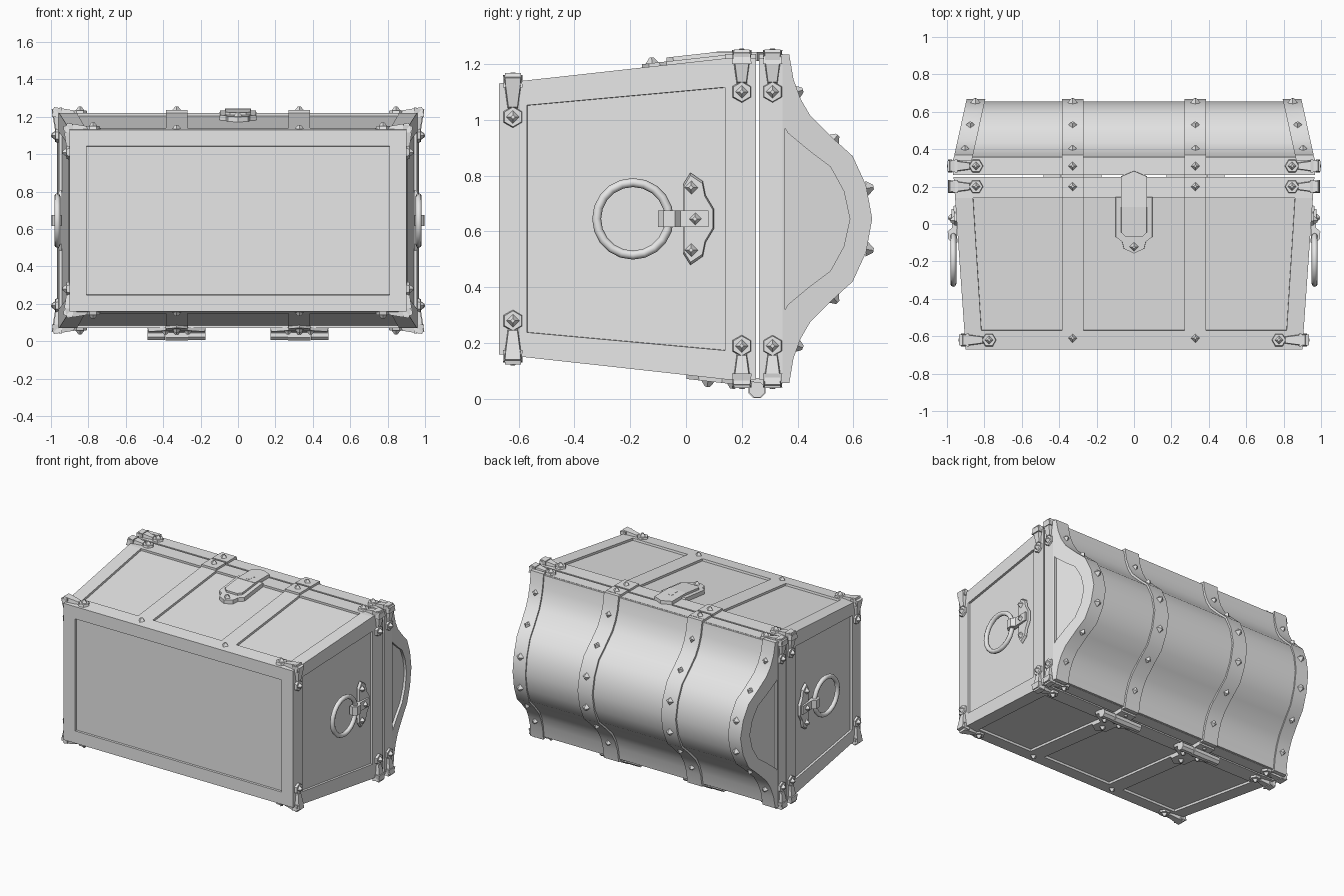
import bpy, bmesh, math
from mathutils import Vector as V

if bpy.data.objects.get("Cube"):
    bpy.data.objects.remove(bpy.data.objects["Cube"])

MID = 0.645            # height of the chest's centre line
SIGNS = (1, -1)
STRAP = (0.27, 0.385)  # inner and outer x of each strap
STRAP_X = 0.328
grey = bpy.data.materials.new("grey")
grey.use_nodes = True
grey.diffuse_color = (0.8, 0.8, 0.8, 1)
grey.node_tree.nodes["Principled BSDF"].inputs["Base Color"].default_value = (0.8, 0.8, 0.8, 1)


def shade(ob, angle):
    ob.data.materials.append(grey)
    bpy.ops.object.select_all(action='DESELECT')
    ob.select_set(True)
    bpy.context.view_layer.objects.active = ob
    bpy.ops.object.shade_smooth_by_angle(angle=math.radians(angle))


def finish(bm, name, angle=20):
    bmesh.ops.recalc_face_normals(bm, faces=bm.faces)
    bmesh.ops.translate(bm, vec=(0, 0, MID), verts=bm.verts)
    me = bpy.data.meshes.new(name)
    bm.to_mesh(me)
    bm.free()
    ob = bpy.data.objects.new(name, me)
    bpy.context.collection.objects.link(ob)
    shade(ob, angle)


def skin(bm, rings, cap_start=True, cap_end=True):
    """Join closed rings of points into a solid."""
    vr = [[bm.verts.new(p) for p in r] for r in rings]
    n = len(vr[0])
    for a, b in zip(vr, vr[1:]):
        for i in range(n):
            bm.faces.new((a[i], a[(i + 1) % n], b[(i + 1) % n], b[i]))
    if cap_start:
        bm.faces.new(vr[0])
    if cap_end:
        bm.faces.new(vr[-1])


def plate(bm, poly, origin, u, n, height, taper=0.88, base=-0.005):
    """Plate on a surface with tangent u and normal n; height may vary along u."""
    n = V(n).normalized()
    u = V(u).normalized()
    v = n.cross(u)
    h = height if callable(height) else (lambda a: height)
    ca = sum(p[0] for p in poly) / len(poly)
    cb = sum(p[1] for p in poly) / len(poly)
    low = [V(origin) + u * a + v * b + n * base for a, b in poly]
    top = [V(origin) + u * (ca + (a - ca) * taper) + v * (cb + (b - cb) * taper) + n * h(a) for a, b in poly]
    skin(bm, [low, top])


def ngon(count, r, turn=0):
    return [(r * math.cos(turn + i * math.tau / count), r * math.sin(turn + i * math.tau / count))
            for i in range(count)]


def stud(bm, origin, u, n, lift=0.0):
    plate(bm, ngon(4, 0.027), origin, u, n, lift + 0.02, 0.3, lift - 0.005)


def both(half):
    """Mirror a half outline across its first coordinate."""
    return half + [(-a, b) for a, b in reversed(half) if a]


def w(y):
    return 0.90 + 0.07 * (y + 0.67)


def d(y):
    return 0.485 + 0.111 * (min(y, 0.14) + 0.67)


# Body with recessed panels
def grid(bm, rows):
    vs = [[bm.verts.new(p) for p in r] for r in rows]
    return [[bm.faces.new((a[j], a[j + 1], b[j + 1], b[j])) for j in range(len(a) - 1)]
            for a, b in zip(vs, vs[1:])]


def columns(y):
    half = [STRAP[0], STRAP[1], 0.9 * w(y), w(y)]
    return [-x for x in reversed(half)] + half


def depths(y):
    return [k * d(y) for k in (-1, -0.82, 0.82, 1)]


bm = bmesh.new()
levels = (-0.67, -0.57, 0.14, 0.25)
panels = []
for s in SIGNS:
    g = grid(bm, [[(x, y, s * d(y)) for x in columns(y)] for y in levels])
    panels += g[1][1:6:2]
    g = grid(bm, [[(s * w(y), y, z) for z in depths(y)] for y in levels])
    panels.append(g[1][1])
g = grid(bm, [[(x, -0.67, z) for x in columns(-0.67)] for z in depths(-0.67)])
panels += g[1][1:6]
bmesh.ops.remove_doubles(bm, verts=bm.verts, dist=0.0001)
bmesh.ops.holes_fill(bm, edges=[e for e in bm.edges if e.is_boundary], sides=0)
bmesh.ops.recalc_face_normals(bm, faces=bm.faces)
bmesh.ops.inset_region(bm, faces=panels, thickness=0.001, depth=-0.015, use_even_offset=True)
finish(bm, "chest_body", 5)

# Lid: rim, curved core, straps and end bands
half = [(0.34, 0.588), (0.37, 0.588), (0.385, 0.50), (0.41, 0.43), (0.445, 0.37),
        (0.525, 0.29), (0.597, 0.225), (0.645, 0.12), (0.667, 0)]
OUTER = half + [(y, -f) for y, f in reversed(half[:-1])]
CORE = [(y - 0.012, f * 0.975) for y, f in OUTER]
PANEL = [(max(y - 0.08, 0.355), max(-0.325, min(0.325, f * 0.83))) for y, f in OUTER]


def lid_w(y):
    return 0.967 - 0.22 * (y - 0.34)


def ring(profile, x):
    return [(x(y), y, f) for y, f in profile]


def box(bm, x0, x1, y0, y1, z0, z1):
    skin(bm, [[(x, y0, z0), (x, y1, z0), (x, y1, z1), (x, y0, z1)] for x in (x0, x1)])


bm = bmesh.new()
box(bm, -0.967, 0.967, 0.262, 0.345, -0.575, 0.575)
finish(bm, "lid_rim")

bm = bmesh.new()
skin(bm, [ring(CORE, lambda y: -lid_w(y) + 0.05), ring(CORE, lambda y: lid_w(y) - 0.05)])
finish(bm, "lid_core", 40)

bm = bmesh.new()
for s in SIGNS:
    skin(bm, [ring(OUTER, lambda y, x=x: s * x) for x in STRAP])
finish(bm, "lid_straps", 40)

bm = bmesh.new()
for s in SIGNS:
    skin(bm, [ring(OUTER, lambda y: s * (lid_w(y) - 0.1)),
              ring(OUTER, lambda y: s * lid_w(y)),
              ring(PANEL, lambda y: s * lid_w(y)),
              ring(PANEL, lambda y: s * (lid_w(y) - 0.018))])
bmesh.ops.remove_doubles(bm, verts=bm.verts, dist=0.0005)
finish(bm, "lid_end_bands", 40)

# Raised clips where the straps cross the rims
bm = bmesh.new()
for s in SIGNS:
    for t in SIGNS:
        for y0, y1 in ((0.14, 0.25), (0.262, 0.345)):
            box(bm, s * STRAP[0], s * STRAP[1], y0, y1, t * 0.56, t * 0.59)
finish(bm, "rim_clips")

# Studs along straps and bands
bm = bmesh.new()
for s in SIGNS:
    for t in SIGNS:
        for y, f in ((0.31, 0.59), (0.2, 0.59), (-0.61, d(-0.61))):
            stud(bm, (s * STRAP_X, y, t * f), (1, 0, 0), (0, 0, t))
        for y, f, ny, nf in ((0.40, 0.455, 0.94, 0.34), (0.53, 0.285, 0.67, 0.74),
                             (0.652, 0.11, 0.98, 0.18)):
            for x in (STRAP_X, lid_w(y) - 0.05):
                stud(bm, (s * x, y, t * f), (1, 0, 0), (0, ny, t * nf))
finish(bm, "studs", 5)

# Corner brackets: a hexagon with a flared arm on each of the two faces
ARM = [(0.02, 0.02), (0.12, 0.033), (0.15, 0.035), (0.15, -0.035), (0.12, -0.033), (0.02, -0.02)]


def bracket(bm, origin, u, n):
    plate(bm, ngon(6, 0.04), origin, u, n, 0.014)
    plate(bm, ARM, origin, u, n, lambda a: 0.012 + 0.13 * a, 0.8, -0.02)
    stud(bm, origin, u, n, 0.014)


bm = bmesh.new()
for s in SIGNS:
    for t in SIGNS:
        for y, x, z in ((-0.62, 0.775, 0.365), (0.2, 0.845, 0.455), (0.31, 0.845, 0.455)):
            side = min(w(y), 0.965)
            bracket(bm, (s * x, y, t * d(y)), (s, 0, 0), (0, 0, t))
            bracket(bm, (s * side, y, t * z), (0, 0, t), (s, 0, 0))
finish(bm, "corner_brackets", 5)

# Ring handles with their plates and loops
plate_half = [(-0.045, 0.125), (-0.02, 0.165), (0.025, 0.135), (0.035, 0.085), (0.065, 0.035)]
PLATE = plate_half + [(a, -b) for a, b in reversed(plate_half)]
LOOP = [(0.045, 0), (0.045, 0.024), (-0.055, 0.028), (-0.075, 0.052),
        (-0.115, 0.052), (-0.135, 0.03), (-0.135, 0.004)]
for s, side in ((1, "left"), (-1, "right")):
    bm = bmesh.new()
    x, y = w(0.035), 0.035
    u, n = (s * 0.07, 1, 0), (s, -0.07, 0)
    plate(bm, PLATE, (s * x, y, 0), u, n, 0.012, 0.94)
    skin(bm, [[(s * (x + 0.07 * a + h), y + a, z) for a, h in LOOP] for z in (-0.03, 0.03)])
    stud(bm, (s * x, y, 0), u, n, 0.024)
    for t in SIGNS:
        stud(bm, (s * x, y - 0.015, t * 0.112), u, n, 0.012)
    finish(bm, side + "_handle_plate", 5)
    bpy.ops.mesh.primitive_torus_add(major_segments=20, minor_segments=8, major_radius=0.13,
                                     minor_radius=0.016, location=(s * 0.966, -0.19, MID),
                                     rotation=(0, math.pi / 2, 0))
    bpy.context.object.name = side + "_handle_ring"
    shade(bpy.context.object, 50)

# Lock plate, hasp and keyhole
bm = bmesh.new()
origin, u, n = (0, 0, d(0)), (1, 0, 0), (0, -0.111, 1)
plate(bm, both([(0, -0.16), (0.055, -0.135), (0.065, -0.095), (0.1, -0.07), (0.1, 0.15)]),
      origin, u, n, 0.012, 0.97, -0.02)
plate(bm, both([(0.045, -0.07), (0.07, -0.045), (0.07, 0.1)]), origin, u, n, 0.026, 0.97)
plate(bm, both([(0.07, 0.09), (0.07, 0.255), (0, 0.285)]), (0, 0, 0.57), u, (0, 0, 1), 0.028, 0.98)
stud(bm, (0, -0.12, d(-0.12)), u, n, 0.012)
finish(bm, "lock", 5)
bm = bmesh.new()
plate(bm, both([(0.012, 0.11), (0.01, 0.145), (0.02, 0.16), (0.014, 0.178), (0, 0.184)]),
      (0, 0, 0.598), u, (0, 0, 1), 0.002, 1)
finish(bm, "keyhole", 5)

# Hinges on the back
bm = bmesh.new()
leaf = both([(0, 0), (0.06, 0.045), (0.06, 0.13), (0.155, 0.19), (0.155, 0.245)])
n = (0, -0.111, -1)
for s in SIGNS:
    x = s * STRAP_X
    plate(bm, leaf, (x, 0, -d(0)), (-1, 0, 0), n, 0.014, 0.97)
    for y, dx in ((0.08, 0), (0.17, 0.06), (0.17, -0.06)):
        stud(bm, (x + dx, y, -d(y)), (1, 0, 0), n, 0.014)
    for a, b, r in ((-0.155, -0.062, 0.03), (-0.06, 0.06, 0.033), (0.062, 0.155, 0.03)):
        skin(bm, [[(x + e, 0.255 + p, -0.612 + q) for p, q in ngon(8, r, math.pi / 8)] for e in (a, b)])
    box(bm, x - 0.06, x + 0.06, 0.25, 0.34, -0.602, -0.57)
finish(bm, "hinges")
